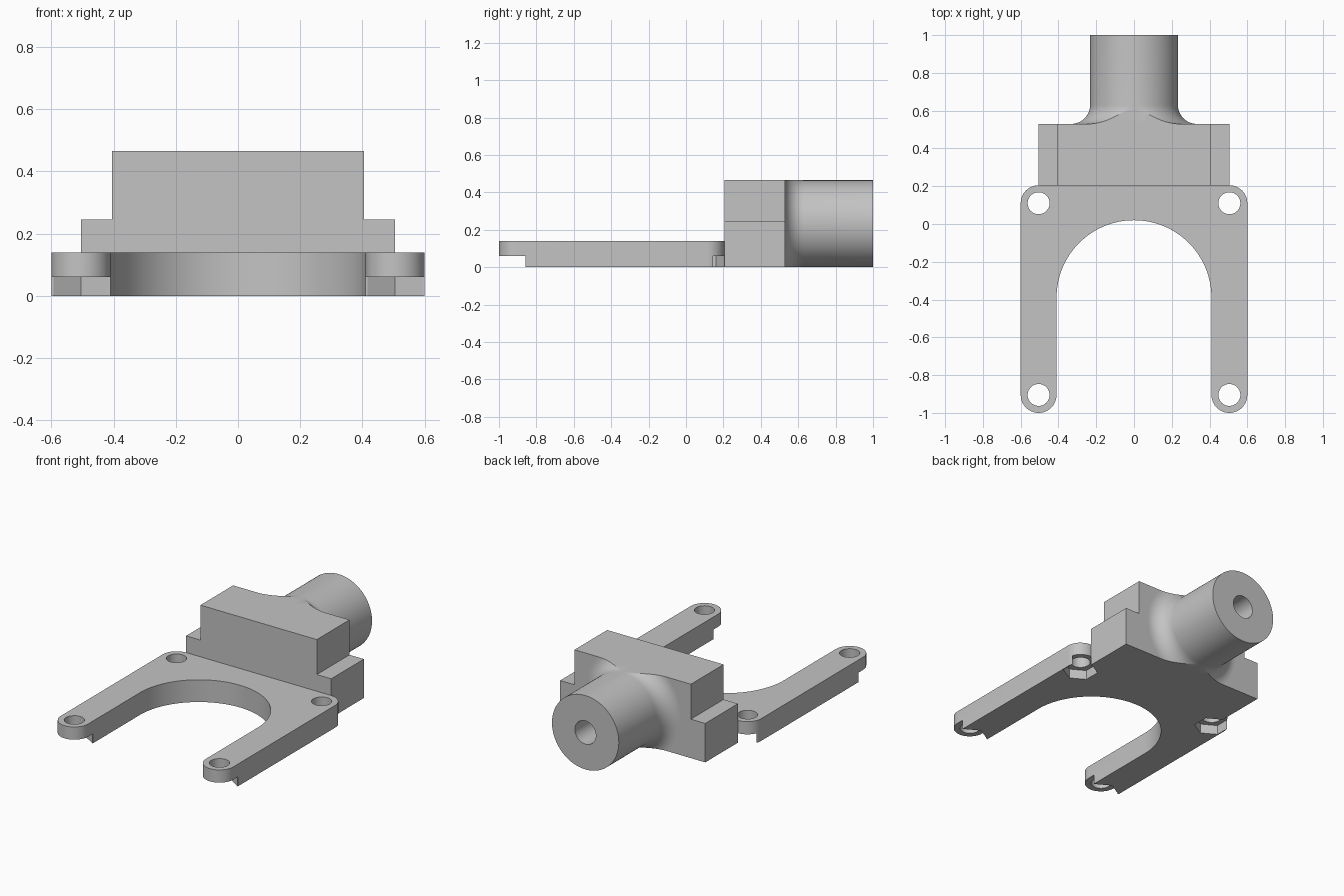
import bpy, bmesh
from math import sin, cos, pi, radians
from mathutils import Matrix, Vector

if "Cube" in bpy.data.objects:
    bpy.data.objects.remove(bpy.data.objects["Cube"], do_unlink=True)

grey = bpy.data.materials.new("plain grey")
grey.use_nodes = True
grey.diffuse_color = (0.55, 0.55, 0.55, 1)
grey.node_tree.nodes["Principled BSDF"].inputs["Base Color"].default_value = (0.55, 0.55, 0.55, 1)


def finish(name, bm):
    bmesh.ops.recalc_face_normals(bm, faces=bm.faces)
    mesh = bpy.data.meshes.new(name)
    bm.to_mesh(mesh)
    bm.free()
    mesh.materials.append(grey)
    obj = bpy.data.objects.new(name, mesh)
    bpy.context.collection.objects.link(obj)
    return obj


def prism(name, outline, low, high, along_y=False):
    """Extrude a flat outline along z, or an x-z outline along y."""
    bm = bmesh.new()
    place = (lambda a, b, h: (a, h, b)) if along_y else (lambda a, b, h: (a, b, h))
    face = bm.faces.new([bm.verts.new(place(a, b, low)) for a, b in outline])
    new = bmesh.ops.extrude_face_region(bm, geom=[face])["geom"]
    verts = [v for v in new if isinstance(v, bmesh.types.BMVert)]
    bmesh.ops.translate(bm, verts=verts, vec=place(0, 0, high - low))
    return finish(name, bm)


def arc(cx, cy, r, start, end, steps):
    angles = [radians(start + (end - start) * i / steps) for i in range(steps + 1)]
    return [(cx + r * cos(a), cy + r * sin(a)) for a in angles]


def cut(target, cutter):
    mod = target.modifiers.new("cut", 'BOOLEAN')
    mod.operation, mod.solver, mod.object = 'DIFFERENCE', 'EXACT', cutter
    select(target)
    bpy.ops.object.modifier_apply(modifier=mod.name)
    bpy.data.objects.remove(cutter, do_unlink=True)


def select(obj):
    bpy.ops.object.select_all(action='DESELECT')
    obj.select_set(True)
    bpy.context.view_layer.objects.active = obj


def smooth(obj):
    select(obj)
    bpy.ops.object.shade_smooth_by_angle(angle=radians(30))


HOLE_X, FRONT_Y, BACK_Y, END_R = 0.505, -0.905, 0.11, 0.095
STEP_Z, PLATE_Z, TOP_Z = 0.06, 0.14, 0.465

# forked plate: right half outline mirrored into a full one
half = arc(0, -0.39, 0.41, 90, 0, 32)
half += arc(HOLE_X, FRONT_Y, END_R, 180, 360, 24)
half += arc(HOLE_X, BACK_Y, END_R, 0, 90, 12)
outline = half + [(-x, y) for x, y in reversed(half[1:])]
plate = prism("forked_plate", outline, 0, PLATE_Z)

# bolt holes, nut pockets and the relieved undersides of the rounded ends
for side in (-1, 1):
    for y in (FRONT_Y, BACK_Y):
        cx = side * HOLE_X
        cut(plate, prism("hole_cutter", arc(cx, y, 0.058, 0, 352.5, 47), -0.1, 0.3))
        cut(plate, prism("nut_cutter", arc(cx, y, 0.102, 30, 330, 5), -0.1, STEP_Z))
    for inner, y0, y1 in ((0.35, -1.1, -0.858), (HOLE_X, 0.15, 0.3)):
        xa, xb = side * inner, side * 0.7
        cut(plate, prism("relief_cutter", [(xa, y0), (xb, y0), (xb, y1), (xa, y1)], -0.1, STEP_Z))
smooth(plate)

# stepped block behind the plate
steps = [(HOLE_X, 0), (HOLE_X, 0.245), (0.405, 0.245), (0.405, TOP_Z)]
block = prism("stepped_block", steps + [(-x, z) for x, z in reversed(steps)], 0.205, 0.53, True)

# round socket with a flared root and a blind bore, turned about the y axis
R = TOP_Z / 2
profile = [(0, 0.7), (0.073, 0.7), (0.073, 1), (R, 1)]
profile += arc(R + 0.1, 0.63, 0.1, 180, 270, 12)
profile += [(0, 0.53)]
bm = bmesh.new()
verts = [bm.verts.new((r, y, 0)) for r, y in profile]
edges = [bm.edges.new(pair) for pair in zip(verts, verts[1:])]
bmesh.ops.spin(bm, geom=verts + edges, cent=(0, 0, 0), axis=(0, 1, 0), angle=2 * pi, steps=96)
bmesh.ops.remove_doubles(bm, verts=bm.verts, dist=0.0001)
bmesh.ops.transform(bm, matrix=Matrix.Translation((0, 0, R)), verts=bm.verts)
# trim the flare flush with the block's top and bottom
for z, up in ((TOP_Z, 1), (0, -1)):
    bmesh.ops.bisect_plane(bm, geom=bm.verts[:] + bm.edges[:] + bm.faces[:], dist=0.00005,
                           plane_co=(0, 0, z), plane_no=Vector((0, 0, up)), clear_outer=True)
    bmesh.ops.holes_fill(bm, edges=[e for e in bm.edges if e.is_boundary], sides=0)
smooth(finish("round_socket", bm))
